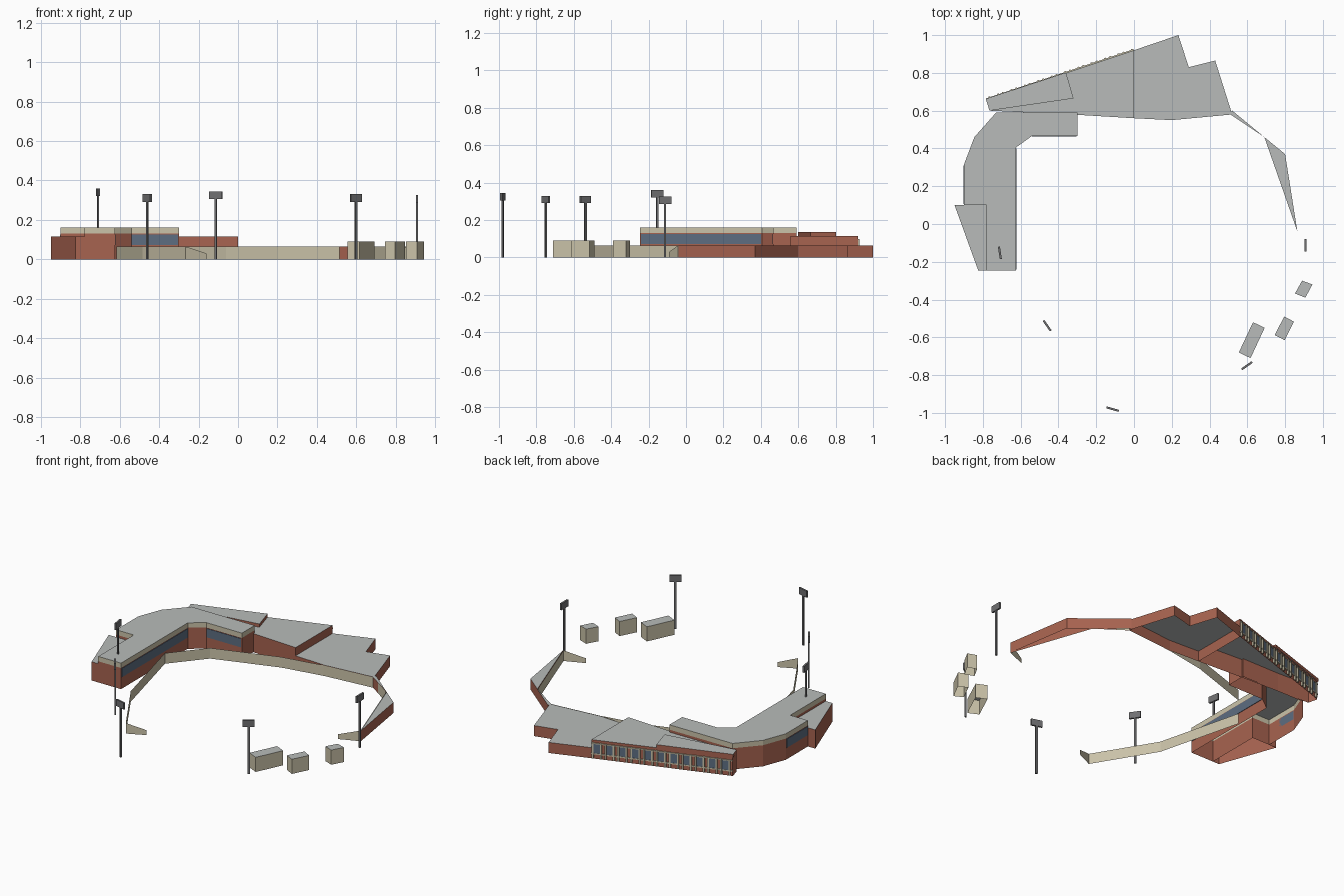
import bpy, bmesh, math
from mathutils import Vector, Matrix

if "Cube" in bpy.data.objects:
    bpy.data.objects.remove(bpy.data.objects["Cube"])


def material(name, rgb):
    m = bpy.data.materials.new(name)
    m.use_nodes = True
    m.diffuse_color = (*rgb, 1)
    m.node_tree.nodes["Principled BSDF"].inputs["Base Color"].default_value = (*rgb, 1)
    return m


ROOF = material("roof_grey", (0.48, 0.50, 0.49))
BRICK = material("brick_red", (0.39, 0.125, 0.08))
CREAM = material("cream", (0.60, 0.55, 0.40))
GLASS = material("window_blue", (0.11, 0.155, 0.22))
STEEL = material("dark_steel", (0.16, 0.16, 0.165))


def finish(name, bm, mats):
    mesh = bpy.data.meshes.new(name)
    bm.to_mesh(mesh)
    bm.free()
    for m in mats:
        mesh.materials.append(m)
    ob = bpy.data.objects.new(name, mesh)
    bpy.context.collection.objects.link(ob)
    return ob


def block(name, outline, levels, sides, top=ROOF):
    """Open-bottomed building: one side material per storey and a flat roof."""
    area = sum(a[0] * b[1] - b[0] * a[1] for a, b in zip(outline, outline[1:] + outline[:1]))
    pts = outline if area > 0 else outline[::-1]
    n = len(pts)
    bm = bmesh.new()
    rings = [[bm.verts.new((x, y, z)) for x, y in pts] for z in levels]
    for k in range(len(sides)):
        for i in range(n):
            j = (i + 1) % n
            f = bm.faces.new((rings[k][i], rings[k][j], rings[k + 1][j], rings[k + 1][i]))
            f.material_index = k
    bm.faces.new(rings[-1]).material_index = len(sides)
    return finish(name, bm, sides + [top])


def plate(bm, a, b, z0, z1, out, mat=0):
    """Thin box along the wall a-b, standing out to the right of its direction."""
    a, b = Vector(a), Vector(b)
    d = (b - a).normalized()
    nrm = Vector((d.y, -d.x)) * out
    mid = (a + b + nrm) / 2
    m = (Matrix.Translation((mid.x, mid.y, (z0 + z1) / 2))
         @ Matrix.Rotation(math.atan2(d.y, d.x), 4, 'Z')
         @ Matrix.Diagonal(((b - a).length, out, z1 - z0, 1)))
    verts = bmesh.ops.create_cube(bm, size=1, matrix=m)["verts"]
    for f in {f for v in verts for f in v.link_faces}:
        f.material_index = mat


# Low main hall and its taller west half
LOW, MID, HIGH = 0.065, 0.115, 0.16
block("main_hall", [(0, .56), (.2, .55), (.52, .58), (.43, .865), (.29, .83), (.235, 1), (0, .92)],
      [0, LOW], [BRICK])
block("entrance_hall", [(0, .56), (0, .92), (-.78, .66), (-.765, .6), (-.3, .578)],
      [0, MID], [BRICK])
block("entrance_raised_roof", [(-.36, .802), (-.785, .663), (-.765, .6), (-.32, .665)],
      [MID, .135], [BRICK])

# Tapering east wing
block("east_wing_link", [(.51, .58), (.69, .46), (.52, .6)], [0, LOW], [BRICK])
block("east_wing_end", [(.69, .46), (.865, -.04), (.8, .37)], [0, LOW], [BRICK])

# Tall west stand with cream fascia, and its lower annex
block("west_stand", [(-.3, .59), (-.73, .59), (-.845, .46), (-.9, .315), (-.9, .1), (-.78, .1),
                     (-.78, -.245), (-.625, -.245), (-.625, .405), (-.54, .466), (-.3, .466)],
      [0, .13, HIGH], [BRICK, CREAM])
block("west_annex", [(-.95, .1), (-.78, .1), (-.78, -.245), (-.825, -.245)], [0, MID], [BRICK])

# Window bands of the west stand
bm = bmesh.new()
for a, b in (((-.625, -.24), (-.625, .4)), ((-.54, .466), (-.305, .466)), ((-.9, .31), (-.9, .105))):
    plate(bm, a, b, .072, .126, .003)
finish("stand_windows", bm, [GLASS])

# Entrance facade: windows flanked by pilasters, with sill and lintel
start, end = Vector((0, .92)), Vector((-.78, .66))
along = (start - end).normalized()
bays = 11
step = (start - end).length / bays
glass, trim = bmesh.new(), bmesh.new()


def facade(bm, s, e, z0, z1, out):
    # Wall runs from the east corner to the west corner, outside to its right
    plate(bm, start - along * s, start - along * e, z0, z1, out)


for i in range(bays):
    s = i * step
    facade(glass, s + .014, s + .052, .035, .092, .004)
    for c in (s + .004, s + .052):
        facade(trim, c, c + .010, .005, .1, .010)
facade(trim, 0, bays * step, .028, .035, .006)
facade(trim, 0, bays * step, .092, .098, .006)
finish("facade_windows", glass, [GLASS])
finish("facade_pilasters", trim, [CREAM])

# Thin field wall, sloping down at both ends
path = [(-.16, -.66), (-.267, -.71), (-.485, -.35), (-.617, .17), (-.45, .37), (-.06, .5),
        (.2, .547), (.518, .577), (.688, .457), (.863, -.042), (.745, -.09)]
bm = bmesh.new()
prev = None
for i, (x, y) in enumerate(path):
    top = .03 if i in (0, len(path) - 1) else LOW
    cur = bm.verts.new((x, y, 0)), bm.verts.new((x, y, top))
    if prev:
        bm.faces.new((prev[0], prev[1], cur[1], cur[0]))
    prev = cur
finish("field_wall", bm, [CREAM])

# Small booths
for name, pts in (("large_booth", [(.63, -.52), (.692, -.549), (.617, -.71), (.555, -.68)]),
                  ("middle_booth", [(.795, -.49), (.847, -.517), (.797, -.615), (.745, -.588)]),
                  ("small_booth", [(.89, -.3), (.945, -.32), (.907, -.39), (.852, -.368)])):
    block(name, pts, [0, .09], [CREAM])

# Floodlights: square mast and a flat lamp panel
lights = [(-.71, -.153, HIGH, .36, -81), (-.46, -.538, 0, .33, -55), (-.113, -.98, 0, .345, -16),
          (.598, -.75, 0, .33, 35), (.908, -.112, 0, .327, 90)]
for i, (x, y, base, top, angle) in enumerate(lights):
    bm = bmesh.new()
    turn = Matrix.Translation((x, y, 0)) @ Matrix.Rotation(math.radians(angle), 4, 'Z')
    for size, z in (((.012, .009, top - base - .01), (base + top - .01) / 2),
                    ((.067, .011, .04), top - .02)):
        bmesh.ops.create_cube(bm, size=1, matrix=turn @ Matrix.Translation((0, 0, z))
                              @ Matrix.Diagonal((*size, 1)))
    finish(f"floodlight_{i + 1}", bm, [STEEL])
